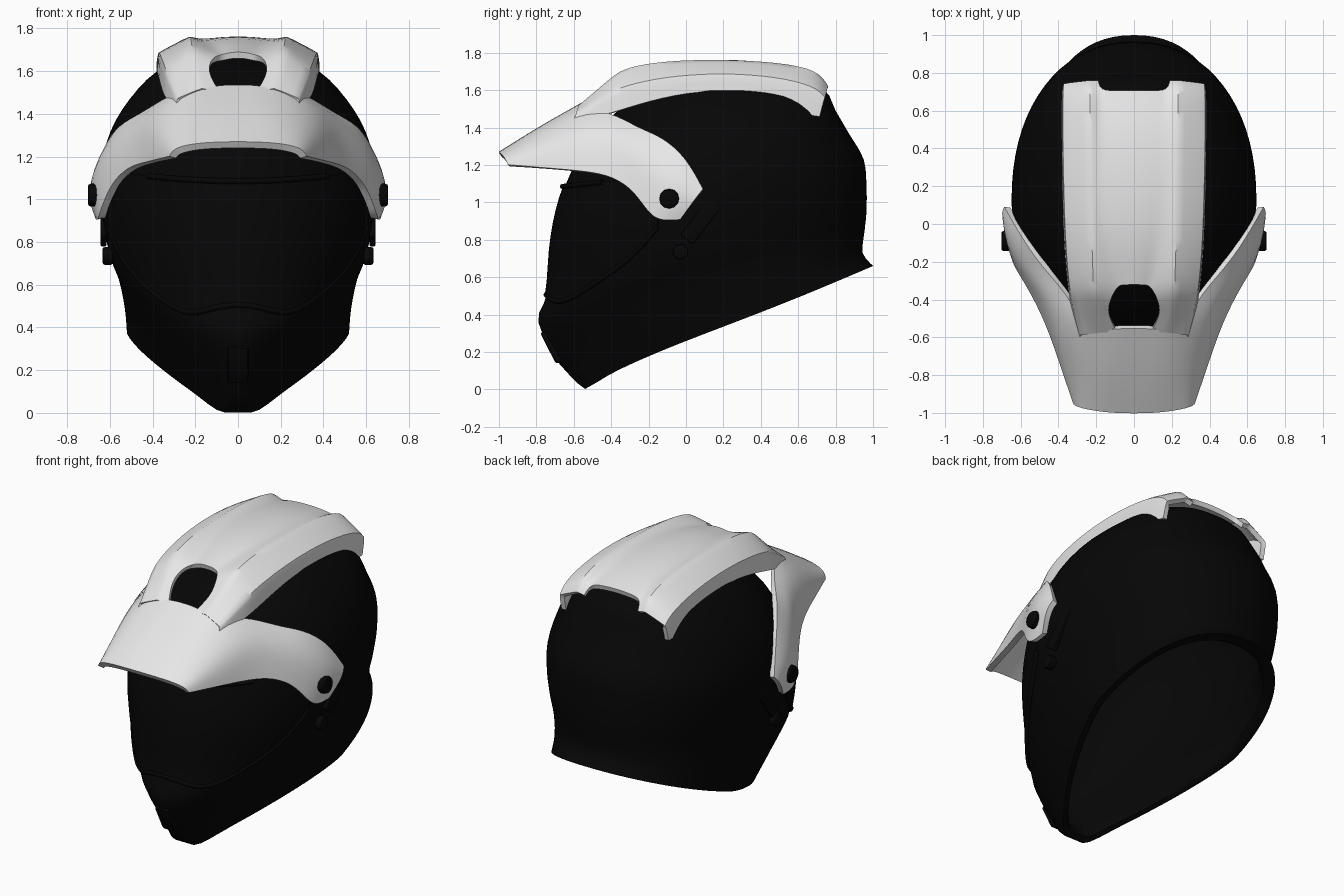
import bpy, bmesh, math
from mathutils import Vector

if "Cube" in bpy.data.objects:
    bpy.data.objects.remove(bpy.data.objects["Cube"])


def material(name, rgb):
    m = bpy.data.materials.new(name)
    m.diffuse_color = (*rgb, 1)
    m.use_nodes = True
    m.node_tree.nodes["Principled BSDF"].inputs["Base Color"].default_value = m.diffuse_color
    return m


BLACK = material("matte black", (0.0018, 0.0018, 0.0018))
WHITE = material("white plastic", (0.8, 0.8, 0.8))


def finish(ob, angle=40):
    # apply modifiers, then smooth shading with sharp edges kept
    bpy.ops.object.select_all(action='DESELECT')
    bpy.context.view_layer.objects.active = ob
    ob.select_set(True)
    for m in list(ob.modifiers):
        bpy.ops.object.modifier_apply(modifier=m.name)
    bpy.ops.object.shade_smooth_by_angle(angle=math.radians(angle))


def from_bmesh(name, bm, mat):
    me = bpy.data.meshes.new(name)
    bm.to_mesh(me)
    bm.free()
    me.materials.append(mat)
    ob = bpy.data.objects.new(name, me)
    bpy.context.collection.objects.link(ob)
    return ob


def grid(name, rows, mat, thick, subdiv=2, mirror=True, crease_cols=()):
    # sheet through rows of points (None = gap), mirrored and thickened
    bm = bmesh.new()
    cr = bm.edges.layers.float.new('crease_edge')
    vs = [[bm.verts.new(p) if p else None for p in r] for r in rows]
    for a, b in zip(vs, vs[1:]):
        for c in range(len(a) - 1):
            q = [v for v in (a[c], a[c + 1], b[c + 1], b[c]) if v]
            if len(q) == 4:
                bm.faces.new(q)
    for c in crease_cols:
        for a, b in zip(vs, vs[1:]):
            e = bm.edges.get((a[c], b[c])) if a[c] and b[c] else None
            if e:
                e[cr] = 0.7
    for v in [v for v in bm.verts if not v.link_faces]:
        bm.verts.remove(v)
    ob = from_bmesh(name, bm, mat)
    if mirror:
        ob.modifiers.new("mirror", 'MIRROR')
    if subdiv:
        s = ob.modifiers.new("smooth", 'SUBSURF')
        s.levels = subdiv
        s.boundary_smooth = 'PRESERVE_CORNERS'
    s = ob.modifiers.new("thickness", 'SOLIDIFY')
    s.thickness, s.offset = thick, -0.6
    finish(ob)
    return ob


# Shell rings: front y,z / back y,z / half width / widest y / front and back roundness
RINGS = [
    (-.60, -.026, 1.00, .66, .52, .30, 1.30, 2.25),
    (-.68, .14, .945, .73, .53, .28, 1.45, 2.25),
    (-.79, .36, .955, .85, .56, .20, 1.65, 2.2),
    (-.74, .52, .965, .95, .60, .15, 1.85, 2.2),
    (-.715, .80, .965, 1.08, .64, .12, 1.9, 2.2),
    (-.665, 1.03, .95, 1.23, .645, .12, 1.85, 2.2),
    (-.57, 1.25, .87, 1.37, .60, .13, 1.85, 2.3),
    (-.42, 1.44, .80, 1.49, .51, .15, 2.0, 2.6),
    (-.22, 1.59, .73, 1.61, .38, .17, 2.0, 2.6),
    (.00, 1.67, .50, 1.69, .20, .20, 2.0, 2.2),
]


def ring(v):
    i = min(int(v), len(RINGS) - 2)
    t = v - i
    p = [RINGS[max(0, min(len(RINGS) - 1, i + k))] for k in (-1, 0, 1, 2)]
    return [.5 * (2 * b + (c - a) * t + (2 * a - 5 * b + 4 * c - d) * t * t
                  + (3 * b - a - 3 * c + d) * t ** 3) for a, b, c, d in zip(*p)]


def surf(a, v, off=0.0):
    # point on the shell at angle a (-90 degrees = front) and ring v
    fy, fz, by, bz, w, yc, nf, nb = ring(v)
    c, s = math.cos(a), math.sin(a)
    n = nf if s < 0 else nb
    x = (w + off) * math.copysign(abs(c) ** (2 / n), c) if abs(c) > 1e-6 else 0
    d = (yc - fy if s < 0 else by - yc) + off
    y = yc + d * math.copysign(abs(s) ** (2 / n), s)
    low = max(0, 1 - v)
    y = max(y, fy - off + .06 * low)          # blunt chin
    u = min(1, max(0, (y - fy) / (by - fy)))
    rise = .3 * low * u * (1 - u) ** 3        # bowed lower rim
    return Vector((x, y, fz + (bz - fz) * (y - fy) / (by - fy) + rise * min(1, u * 8)))


# Shell: inner liner from the crown down, around the rim, over the outside
N = 72
bm = bmesh.new()
levels = [(v, -.06) for v in (7, 6, 5, 4, 3, 2, 1, .3)] + [(.08, -.04)]
levels += [(k / 3, 0) for k in range(3 * (len(RINGS) - 1) + 1)]
loops = [[bm.verts.new(surf(2 * math.pi * k / N, v, o)) for k in range(N)] for v, o in levels]
for a, b in zip(loops, loops[1:]):
    for k in range(N):
        bm.faces.new((a[k], a[(k + 1) % N], b[(k + 1) % N], b[k]))
for lp, z in ((loops[0], 1.55), (loops[-1], 1.705)):
    tip = bm.verts.new((0, .22, z))
    for k in range(N):
        bm.faces.new((lp[k], lp[(k + 1) % N], tip))
bmesh.ops.recalc_face_normals(bm, faces=bm.faces)
finish(from_bmesh("helmet_shell", bm, BLACK), 50)


# Face shield following the shell
def shield_low(s):
    return 2.95 + .95 * abs(s) ** 5 - .4 * math.exp(-((abs(s) - .4) / .2) ** 2)


def shield_angle(s):
    return math.radians(-90 + 70 * s)


SPAN = [k / 20 - 1 for k in range(41)]
grid("face_shield", [[surf(shield_angle(s), shield_low(s) + (5.25 - shield_low(s)) * r / 8, .01)
                      for s in SPAN] for r in range(9)], BLACK, .012, 0, False)


# Shield seals along the lower and upper edges
def tube(name, pts, r):
    cu = bpy.data.curves.new(name, 'CURVE')
    cu.dimensions = '3D'
    cu.bevel_depth, cu.bevel_resolution = r, 2
    sp = cu.splines.new('POLY')
    sp.points.add(len(pts) - 1)
    for p, q in zip(sp.points, pts):
        p.co = (*q, 1)
    cu.materials.append(BLACK)
    bpy.context.collection.objects.link(bpy.data.objects.new(name, cu))


tube("shield_lower_seal", [surf(shield_angle(s), shield_low(s), .006) for s in SPAN], .014)
tube("shield_upper_seal", [surf(shield_angle(s * .6), 5.25, .015) for s in SPAN], .014)

# Peak with side arms: columns run from the centre outwards and down
_ = None
peak = [
    [(0, -1, 1.265), (.14, -.995, 1.262), (.24, -.98, 1.25), (.30, -.965, 1.23), (.315, -.95, 1.20)],
    [(0, -.78, 1.40), (.14, -.78, 1.405), (.26, -.77, 1.37), (.36, -.76, 1.30), (.38, -.76, 1.185)],
    [(0, -.55, 1.53), (.11, -.55, 1.53), (.27, -.58, 1.48), (.41, -.58, 1.37), (.44, -.58, 1.17)],
    [_, _, (.31, -.42, 1.49), (.45, -.42, 1.39), (.51, -.42, 1.15)],
    [_, _, (.46, -.25, 1.39), (.56, -.28, 1.29), (.585, -.29, 1.08)],
    [_, _, (.55, -.13, 1.35), (.64, -.17, 1.20), (.635, -.21, .96)],
    [_, _, (.63, .00, 1.24), (.70, -.05, 1.10), (.65, -.15, .90)],
    [_, _, (.68, .09, 1.07), (.70, .05, 1.02), (.66, -.03, .91)],
]
grid("sun_peak", peak, WHITE, .035)

# Crown fairing: y, centre z, ridge z, shoulder x/z, skirt z, inner x, ridge x
STATIONS = [
    (-.57, _, 1.515, .28, 1.47, 1.42, .09, .17),
    (-.47, _, 1.60, .305, 1.53, 1.45, .145, .20),
    (-.39, _, 1.67, .325, 1.58, 1.47, .125, .21),
    (-.32, 1.685, 1.72, .34, 1.62, 1.49, .085, .215),
    (-.10, 1.745, 1.755, .36, 1.67, 1.56, .15, .22),
    (.20, 1.765, 1.76, .37, 1.69, 1.61, .18, .23),
    (.50, 1.74, 1.745, .375, 1.67, 1.57, .18, .23),
    (.705, 1.68, 1.705, .375, 1.62, 1.46, .18, .23),
    (.755, _, 1.62, .37, 1.56, 1.46, .19, .24),
]
rows = []
for y, cz, rz, sx, sz, kz, ix, rx in STATIONS:
    iz = cz - .015 if cz else rz - .01
    rows.append([(0, y, cz) if cz else _, (ix * .5, y, cz - .004) if cz else _,
                 (ix, y, iz), (rx, y, rz), (sx, y - .015, sz), (sx + .003, y - .04, kz)])
grid("crown_fairing", rows, WHITE, .03, crease_cols=(3, 4))


# Small fittings
def cylinder(name, loc, r, depth, sides):
    bpy.ops.mesh.primitive_cylinder_add(vertices=sides, radius=r, depth=depth, location=loc,
                                        rotation=(0, math.pi / 2, 0))
    ob = bpy.context.object
    ob.name = name
    ob.data.materials.append(BLACK)
    b = ob.modifiers.new("bevel", 'BEVEL')
    b.width, b.segments = .012, 2
    finish(ob)


def box(name, loc, size, rot):
    bpy.ops.mesh.primitive_cube_add(size=1, location=loc, rotation=rot)
    ob = bpy.context.object
    ob.name = name
    ob.scale = size
    bpy.ops.object.transform_apply(location=False, rotation=False, scale=True)
    ob.data.materials.append(BLACK)
    b = ob.modifiers.new("bevel", 'BEVEL')
    b.width, b.segments = min(size) * .3, 2
    finish(ob)


for s, side in ((1, "right"), (-1, "left")):
    cylinder("peak_bolt_" + side, (s * .665, -.09, 1.02), .053, .075, 12)
    cylinder("shield_pivot_" + side, (s * .61, -.03, .735), .042, .05, 16)
    box("shield_latch_" + side, (s * .63, .08, .90), (.03, .085, .25), (math.radians(-38), 0, 0))
box("chin_vent", (0, -.715, .23), (.10, .05, .19), (math.radians(27), 0, 0))
